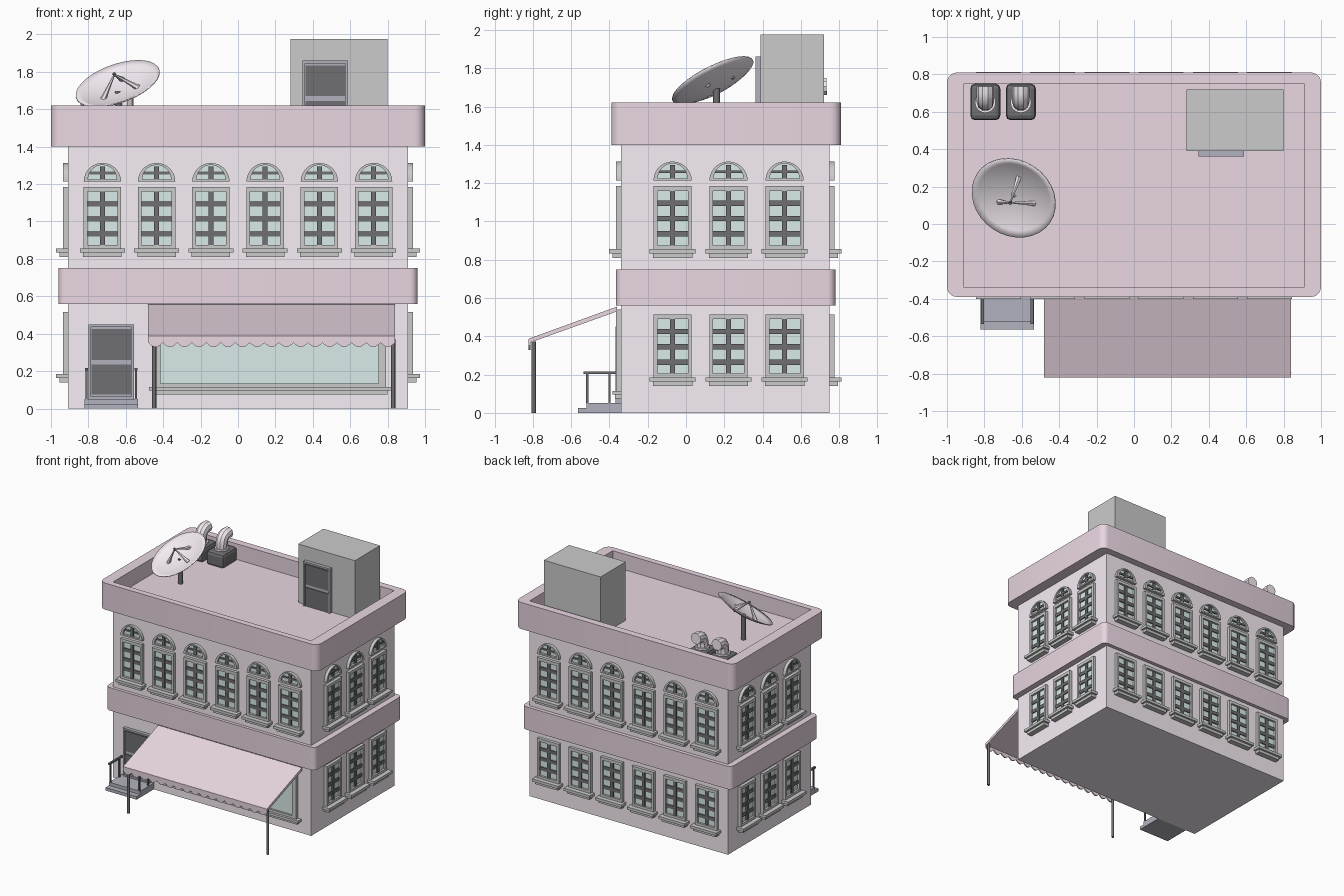
import bpy, bmesh
from math import pi, sin, cos, radians
from mathutils import Vector, Matrix

if "Cube" in bpy.data.objects:
    bpy.data.objects.remove(bpy.data.objects["Cube"])


def material(name, r, g, b):
    m = bpy.data.materials.new(name)
    m.diffuse_color = (r, g, b, 1)
    m.use_nodes = True
    m.node_tree.nodes["Principled BSDF"].inputs["Base Color"].default_value = m.diffuse_color
    return m


WALL = material("wall_paint", .93, .86, .92)
TRIM = material("trim_paint", .82, .68, .77)
DARK = material("dark_metal", .16, .16, .17)
GLASS = material("glass", .70, .84, .82)
STEEL = material("blue_grey", .45, .45, .52)
GREY = material("stone_grey", .66, .66, .66)

AXES = {'x': lambda p, d: (d, p[0], p[1]),
        'y': lambda p, d: (p[0], d, p[1]),
        'z': lambda p, d: (p[0], p[1], d)}


def rect(x0, y0, x1, y1):
    return [(x0, y0), (x1, y0), (x1, y1), (x0, y1)]


def rounded(x0, y0, x1, y1, r, n=5):
    pts = []
    for k, (cx, cy) in enumerate(rect(x0 + r, y0 + r, x1 - r, y1 - r)):
        for i in range(n + 1):
            a = pi + k * pi / 2 + i * pi / 2 / n
            pts.append((cx + r * cos(a), cy + r * sin(a)))
    return pts


def arch(z, r, n=14):
    return [(r * cos(pi * i / n), z + r * sin(pi * i / n)) for i in range(n + 1)]


def add(name, mesh, loc=(0, 0, 0), rot=0):
    ob = bpy.data.objects.new(name, mesh)
    ob.location, ob.rotation_euler.z = loc, rot
    bpy.context.collection.objects.link(ob)
    return ob


def finish(bm, name, mats):
    bmesh.ops.remove_doubles(bm, verts=bm.verts, dist=1e-6)
    bmesh.ops.recalc_face_normals(bm, faces=bm.faces)
    me = bpy.data.meshes.new(name)
    bm.to_mesh(me)
    bm.free()
    for m in mats:
        me.materials.append(m)
    return me


def prisms(name, axis, parts):
    """Mesh of extruded outlines: (material, from, to, outline[, hole outline])."""
    out, mats = bmesh.new(), []
    for mat, a, b, outer, *hole in parts:
        if mat not in mats:
            mats.append(mat)
        bm, P = bmesh.new(), AXES[axis]
        loops = [[[bm.verts.new(P(p, d)) for p in o] for d in (a, b)] for o in [outer] + hole]
        n = len(outer)
        for i in range(n):
            j = (i + 1) % n
            for lo, hi in loops:
                bm.faces.new((lo[i], lo[j], hi[j], hi[i]))
            if hole:
                for k in (0, 1):
                    o, h = loops[0][k], loops[1][k]
                    bm.faces.new((o[i], o[j], h[j], h[i]))
        if not hole:
            for lp in loops[0]:
                bm.faces.new(lp)
        for f in bm.faces:
            f.material_index = mats.index(mat)
        bmesh.ops.remove_doubles(bm, verts=bm.verts, dist=1e-6)
        bmesh.ops.recalc_face_normals(bm, faces=bm.faces)
        tmp = bpy.data.meshes.new("part")
        bm.to_mesh(tmp)
        bm.free()
        out.from_mesh(tmp)
        bpy.data.meshes.remove(tmp)
    me = bpy.data.meshes.new(name)
    out.to_mesh(me)
    out.free()
    for m in mats:
        me.materials.append(m)
    return me


def block(name, mat, x0, x1, y0, y1, z0, z1):
    return add(name, prisms(name, 'z', [(mat, z0, z1, rect(x0, y0, x1, y1))]))


def smooth(ob):
    bpy.ops.object.select_all(action='DESELECT')
    ob.select_set(True)
    bpy.context.view_layer.objects.active = ob
    bpy.ops.object.shade_smooth_by_angle(angle=radians(35))


def rod(name, mat, p, q, r1, r2=None, n=12):
    p, q = Vector(p), Vector(q)
    bm = bmesh.new()
    M = Matrix.Translation((p + q) / 2) @ (q - p).to_track_quat('Z', 'Y').to_matrix().to_4x4()
    bmesh.ops.create_cone(bm, cap_ends=True, segments=n, radius1=r1,
                          radius2=r1 if r2 is None else r2, depth=(q - p).length, matrix=M)
    ob = add(name, finish(bm, name, [mat]))
    smooth(ob)
    return ob


# Walls, belt course, roof and parapet
block("walls", WALL, -.91, .91, -.34, .75, 0, 1.42)
smooth(add("belt_course", prisms("belt_course", 'z', [(TRIM, .56, .75, rounded(-.96, -.365, .96, .78, .04))])))
block("roof_deck", TRIM, -.92, .92, -.35, .76, 1.41, 1.49)
smooth(add("parapet", prisms("parapet", 'z', [
    (TRIM, 1.40, 1.62, rounded(-1, -.39, 1, .81, .055), rounded(-.91, -.34, .91, .75, 0))])))

# Windows: one plain and one arched mesh, repeated round the building
plain = [(GREY, -.025, .01, rect(-.1, 0, .1, .33), rect(-.08, .02, .08, .305)),
         (GLASS, -.008, .01, rect(-.085, .01, .085, .31)),
         (DARK, -.018, 0, rect(-.013, .01, .013, .31)),
         (GREY, -.062, .01, rect(-.12, -.022, .12, 0)),
         (GREY, -.045, .01, rect(-.103, -.045, .103, -.022))]
plain += [(DARK, -.016, 0, rect(-.08, z - .014, .08, z + .014)) for z in (.08, .16, .24)]
arched = plain + [(GREY, -.025, .01, arch(.358, .1), arch(.37, .077)),
                  (GLASS, -.008, .01, arch(.365, .085)),
                  (DARK, -.018, 0, rect(-.013, .365, .013, .44)),
                  (DARK, -.016, 0, rect(-.07, .397, .07, .412))]
PLAIN, ARCHED = prisms("window", 'y', plain), prisms("arched_window", 'y', arched)
for z, mesh in ((.855, ARCHED), (.185, PLAIN)):
    for i in range(6):
        x = (i - 2.5) * .29
        add("back_window", mesh, (x, .75, z), pi)
        if mesh is ARCHED:
            add("front_window", mesh, (x, -.34, z))
    for y in (-.07, .222, .515):
        add("right_window", mesh, (.91, y, z), pi / 2)
        add("left_window", mesh, (-.91, y, z), -pi / 2)

# Doors: street entrance and roof access
door = prisms("door", 'y', [
    (STEEL, -.028, .01, rect(-.122, 0, .122, .4), rect(-.108, .015, .108, .385)),
    (STEEL, -.015, .01, rect(-.115, .01, .115, .39)),
    (DARK, -.021, 0, rect(-.106, .21, .106, .375)),
    (DARK, -.021, 0, rect(-.106, .025, .106, .185))])
add("entrance_door", door, (-.677, -.34, .05))
block("roof_access", GREY, .28, .80, .39, .72, 1.48, 1.975)
add("roof_door", door, (.467, .39, 1.46))

# Entrance steps and railings
block("lower_step", STEEL, -.82, -.535, -.565, -.33, 0, .025)
block("upper_step", STEEL, -.82, -.535, -.52, -.33, .025, .052)
for x in (-.81, -.545):
    for y in (-.515, -.4):
        block("rail_post", DARK, x - .006, x + .006, y - .006, y + .006, .05, .21)
    block("hand_rail", DARK, x - .008, x + .008, -.535, -.365, .203, .217)

# Shop window
add("shop_window", prisms("shop_window", 'y', [
    (GREY, -.365, -.33, rect(-.455, .11, .79, .54), rect(-.415, .135, .75, .5)),
    (GLASS, -.35, -.33, rect(-.43, .12, .77, .52)),
    (GREY, -.385, -.33, rect(-.475, .095, .82, .115)),
    (GREY, -.37, -.33, rect(-.455, .075, .80, .095))]))

# Awning with scalloped valance and poles
add("awning", prisms("awning", 'x', [
    (TRIM, -.48, .84, [(-.82, .365), (-.82, .388), (-.36, .555), (-.36, .53)])]))
edge = [(-.48 + 1.32 * i / 102, .352 - .024 * abs(sin(pi * i / 6))) for i in range(103)]
add("valance", prisms("valance", 'y', [(TRIM, -.822, -.812, edge + [(.84, .387), (-.48, .387)])]))
for x in (-.448, .83):
    rod("awning_pole", DARK, (x, -.795, 0), (x, -.795, .372), .011)

# Satellite dish: spun bowl, feed struts and mast
R, D = .236, .05
bm = bmesh.new()
pts = [bm.verts.new((R * i / 7, 0, D * ((i / 7) ** 2 - 1))) for i in range(8)]
edges = [bm.edges.new(p) for p in zip(pts, pts[1:])]
bmesh.ops.spin(bm, geom=pts + edges, cent=(0, 0, 0), axis=(0, 0, 1), angle=2 * pi, steps=32)
bmesh.ops.remove_doubles(bm, verts=bm.verts, dist=1e-5)
dish = add("dish", finish(bm, "dish", [WALL]))
aim = Vector((-.3, -.435, .85)).normalized()
M = Matrix.Translation((-.643, .14, 1.735)) @ Vector((0, 0, 1)).rotation_difference(aim).to_matrix().to_4x4()
dish.data.transform(M)
smooth(dish)
dish.modifiers.new("thickness", 'SOLIDIFY').thickness = .006
for a in (77, -23, 207):
    a = radians(a)
    rod("feed_strut", WALL, M @ Vector((.11 * cos(a), .11 * sin(a), -.038)),
        M @ Vector((0, 0, .06)), .016, .004, 6)
rod("feed_tip", DARK, M @ Vector((0, 0, .05)), M @ Vector((0, 0, .068)), .009)
rod("dish_mast", DARK, (-.64, .16, 1.48), (-.64, .16, 1.695), .018)

# Roof vents: bevelled box with a bent pipe opening to the back
for x in (-.795, -.605):
    box = block("vent_box", DARK, x - .08, x + .08, .555, .75, 1.48, 1.60)
    bev = box.modifiers.new("bevel", 'BEVEL')
    bev.width, bev.segments = .025, 2
    path = [(.65, 1.58), (.65, 1.64)]
    path += [(.705 - .055 * cos(t), 1.65 + .055 * sin(t)) for t in (.3, .6, .9, 1.2, 1.5)] + [(.735, 1.705)]
    cu = bpy.data.curves.new("vent_pipe", 'CURVE')
    cu.dimensions, cu.bevel_depth, cu.bevel_resolution, cu.use_fill_caps = '3D', .046, 3, True
    sp = cu.splines.new('POLY')
    sp.points.add(len(path) - 1)
    for p, (y, z) in zip(sp.points, path):
        p.co = (x, y, z, 1)
    cu.materials.append(WALL)
    pipe = add("vent_pipe", cu)
    bpy.ops.object.select_all(action='DESELECT')
    pipe.select_set(True)
    bpy.context.view_layer.objects.active = pipe
    bpy.ops.object.convert(target='MESH')
    smooth(bpy.context.object)
    rod("vent_collar", WALL, (x, .65, 1.59), (x, .65, 1.615), .056, n=16)
